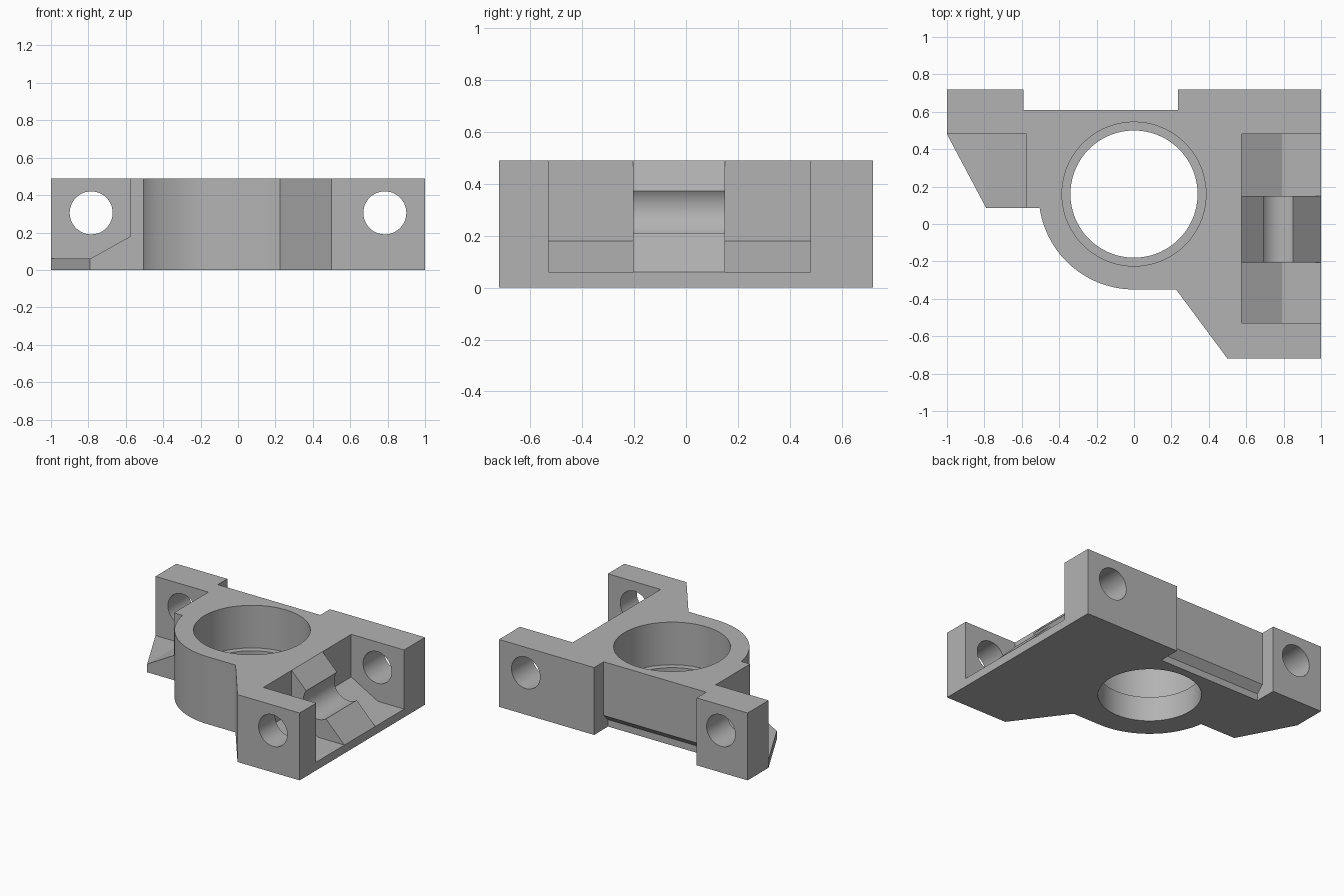
import bpy
import math
from mathutils import Vector

old = bpy.data.objects.get("Cube")
if old:
    bpy.data.objects.remove(old, do_unlink=True)

HEIGHT = 0.49
BORE = (0, 0.16)


def arc(cx, cy, r, start, end, steps):
    """Points on a circle between two angles in degrees, both ends included."""
    angles = [math.radians(start + (end - start) * i / steps) for i in range(steps + 1)]
    return [(cx + r * math.cos(a), cy + r * math.sin(a)) for a in angles]


def circle(cx, cy, r, steps=72):
    return arc(cx, cy, r, 0, 360, steps)[:-1]


def prism(name, points, axis, low, high):
    """Extrude a profile along x (yz profile), y (xz profile) or z (xy profile)."""
    place = {"x": lambda a, b, t: (t, a, b),
             "y": lambda a, b, t: (a, t, b),
             "z": lambda a, b, t: (a, b, t)}[axis]
    n = len(points)
    verts = [Vector(place(a, b, t)) for t in (low, high) for a, b in points]
    faces = [tuple(range(n)), tuple(range(n, 2 * n))]
    faces += [(i, (i + 1) % n, (i + 1) % n + n, i + n) for i in range(n)]
    mesh = bpy.data.meshes.new(name)
    mesh.from_pydata(verts, [], faces)
    obj = bpy.data.objects.new(name, mesh)
    bpy.context.collection.objects.link(obj)
    # consistent outward faces
    bpy.context.view_layer.objects.active = obj
    bpy.ops.object.select_all(action="DESELECT")
    obj.select_set(True)
    bpy.ops.object.mode_set(mode="EDIT")
    bpy.ops.mesh.select_all(action="SELECT")
    bpy.ops.mesh.normals_make_consistent(inside=False)
    bpy.ops.object.mode_set(mode="OBJECT")
    return obj


# plate outline, with the rounded wall around the bore
outline = [(-1, 0.72), (-1, 0.48), (-0.79, 0.085)]
outline += arc(*BORE, 0.51, 188.5, 270, 28)
outline += [(0.225, -0.35), (0.5, -0.72), (1, -0.72), (1, 0.72),
            (0.235, 0.72), (0.235, 0.61), (-0.59, 0.61), (-0.59, 0.72)]
body = prism("bracket_body", outline, "z", 0, HEIGHT)


def cut(name, points, axis, low, high):
    cutter = prism(name, points, axis, low, high)
    mod = body.modifiers.new(name, "BOOLEAN")
    mod.operation = "DIFFERENCE"
    mod.solver = "EXACT"
    mod.object = cutter
    bpy.context.view_layer.objects.active = body
    bpy.ops.object.modifier_apply(modifier=mod.name)
    bpy.data.objects.remove(cutter, do_unlink=True)


# stepped bearing bore
cut("through_bore", circle(*BORE, 0.34), "z", -0.1, 0.6)
cut("counter_bore", circle(*BORE, 0.385), "z", 0.18, 0.6)

# side pockets with a flat floor and a ramp at the inner wall
pocket = [(0.575, 0.18), (0.79, 0.06), (1.1, 0.06), (1.1, 0.6), (0.575, 0.6)]
cut("left_front_pocket", pocket, "y", -0.53, -0.205)
cut("left_back_pocket", pocket, "y", 0.15, 0.48)
cut("right_pocket", [(-x, z) for x, z in pocket], "y", -0.1, 0.48)

# sloping saddle between the two left pockets
saddle = [(0.575, HEIGHT), (1, 0.06), (1.1, 0.06), (1.1, 0.6), (0.575, 0.6)]
cut("saddle_slope", saddle, "y", -0.205, 0.15)

# rod holes, the left one also scoops the saddle
for side, name in ((1, "left_rod_hole"), (-1, "right_rod_hole")):
    cut(name, circle(side * 0.785, 0.305, 0.115, 48), "y", -0.9, 0.9)

# undercut along the foot of the back recess
undercut = [(0.61, 0.10), (0.56, 0.05), (0.56, -0.1), (0.8, -0.1), (0.8, 0.10)]
cut("back_undercut", undercut, "x", -0.59, 0.235)

# single grey colour
grey = bpy.data.materials.new("plain_grey")
grey.use_nodes = True
colour = (0.45, 0.45, 0.45, 1)
grey.diffuse_color = colour
grey.node_tree.nodes["Principled BSDF"].inputs["Base Color"].default_value = colour
body.data.materials.clear()
body.data.materials.append(grey)
for poly in body.data.polygons:
    poly.material_index = 0

bpy.ops.object.select_all(action="DESELECT")
body.select_set(True)
bpy.context.view_layer.objects.active = body
bpy.ops.object.shade_smooth_by_angle(angle=math.radians(25))
